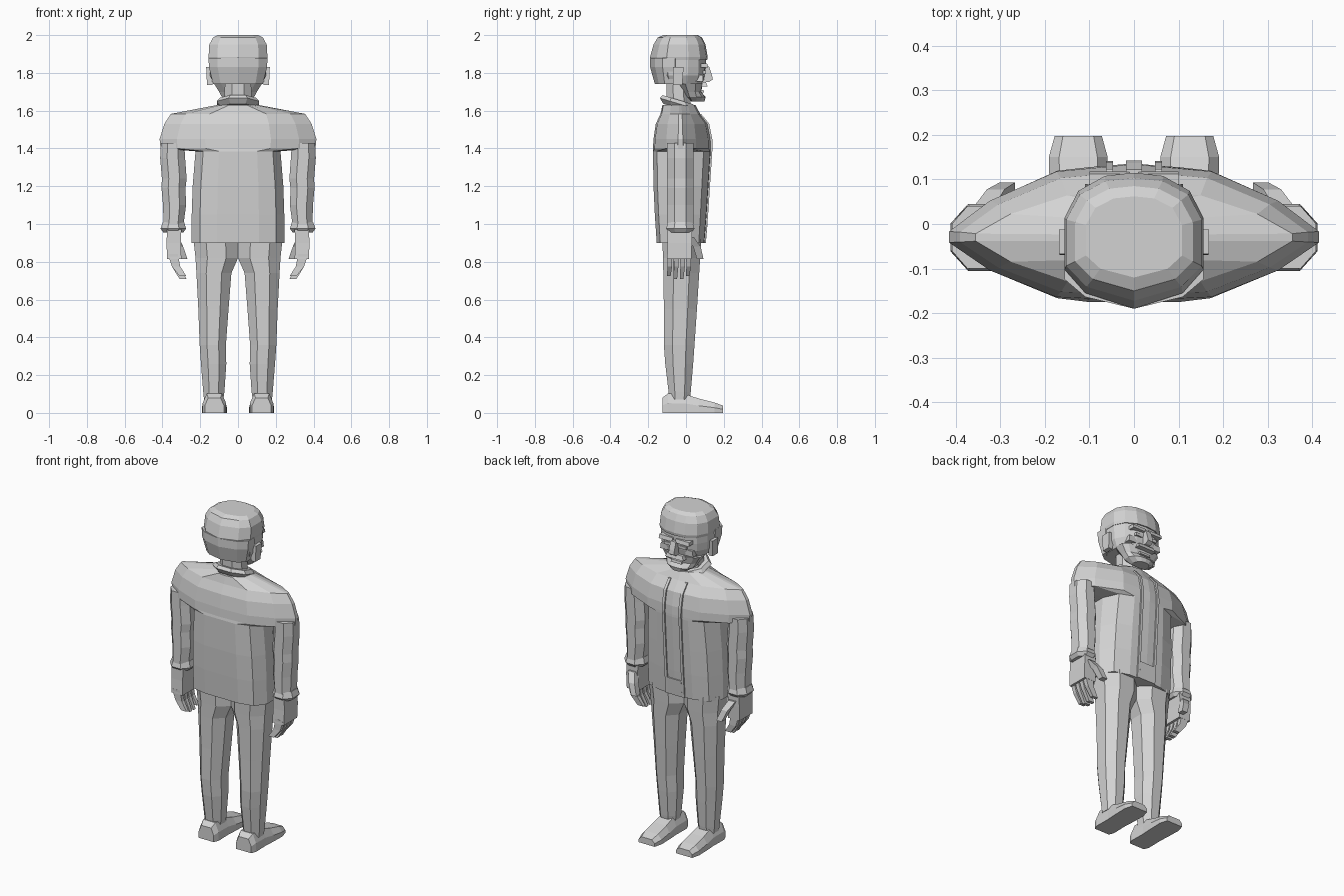
import bpy, bmesh
from mathutils import Vector

cube = bpy.data.objects.get("Cube")
if cube:
    bpy.data.objects.remove(cube, do_unlink=True)

grey = bpy.data.materials.new("plain grey")
grey.use_nodes = True
grey.diffuse_color = (0.65, 0.65, 0.65, 1)
grey.node_tree.nodes["Principled BSDF"].inputs["Base Color"].default_value = (0.65, 0.65, 0.65, 1)


def loft(name, rings):
    """Skin a stack of equal-sized rings and close both ends."""
    bm = bmesh.new()
    rows = [[bm.verts.new(p) for p in ring] for ring in rings]
    for a, b in zip(rows, rows[1:]):
        for i in range(len(a)):
            j = (i + 1) % len(a)
            bm.faces.new((a[i], a[j], b[j], b[i]))
    bm.faces.new(rows[0])
    bm.faces.new(rows[-1])
    bmesh.ops.recalc_face_normals(bm, faces=bm.faces)
    mesh = bpy.data.meshes.new(name)
    bm.to_mesh(mesh)
    bm.free()
    mesh.materials.append(grey)
    obj = bpy.data.objects.new(name, mesh)
    bpy.context.collection.objects.link(obj)
    return obj


def pair(name, rings):
    """Build a part on both sides."""
    loft("left_" + name, rings)
    loft("right_" + name, [[(-x, y, z) for x, y, z in r] for r in rings])


def octagon(x0, x1, y0, y1, z, c=0.28, tilt=0.0):
    """Chamfered rectangle, optionally sloping along y."""
    a, b = (x1 - x0) * c, (y1 - y0) * c
    pts = [(x0 + a, y0), (x1 - a, y0), (x1, y0 + b), (x1, y1 - b),
           (x1 - a, y1), (x0 + a, y1), (x0, y1 - b), (x0, y0 + b)]
    return [(x, y, z + tilt * y) for x, y in pts]


def bar(path, hx, hy, taper=1.0):
    """Rings of a square bar along a mostly vertical path."""
    rings = []
    for i, (x, y, z) in enumerate(path):
        k = 1 + (taper - 1) * i / (len(path) - 1)
        rings.append([(x + sx * hx * k, y + sy * hy * k, z)
                      for sx, sy in ((-1, -1), (1, -1), (1, 1), (-1, 1))])
    return rings


def profile(half, w, front, back, z, mid=-0.03):
    """Mirror a half outline of (x fraction, depth fraction) into a ring."""
    def at(f, t, s):
        return (s * f * w, mid + (t * (front - mid) if t > 0 else -t * (back - mid)), z)
    return [at(f, t, 1) for f, t in half] + [at(f, t, -1) for f, t in half[-2:0:-1]]


# Jacket body: boxy below the armpits, pointed oval across the shoulders
BODY = [(0, 1), (.45, .96), (.82, .75), (1, .2), (1, -.35), (.82, -.85), (.45, -1), (0, -1)]
YOKE = [(0, 1), (.42, .9), (.78, .5), (1, .08), (1, -.08), (.78, -.52), (.42, -.94), (0, -1)]
body_rows = [(.245, .10, -.155, .90), (.245, .112, -.165, 1.05),
             (.24, .122, -.172, 1.2), (.225, .134, -.175, 1.385)]
yoke_rows = [(.41, .136, -.175, 1.40), (.415, .134, -.172, 1.45), (.39, .118, -.16, 1.53),
             (.355, .075, -.135, 1.583), (.11, .05, -.125, 1.63)]
loft("jacket", [profile(BODY, *r) for r in body_rows] + [profile(YOKE, *r) for r in yoke_rows])

# Open jacket edges and the shirt hem between them
edge = [(.055, f - .003, z) for w, f, b, z in body_rows + yoke_rows[:4]]
pair("jacket_edge", bar(edge, .008, .008))
loft("shirt_hem", bar([(0, .10, .90), (0, .109, 1.0)], .047, .005))

# Sleeves, with slight elbow folds and a flared cuff
sleeve = [(.285, .408, 1.43), (.28, .412, 1.35), (.272, .403, 1.24), (.278, .405, 1.19),
          (.275, .397, 1.1), (.288, .394, 1.0)]
rings = [octagon(a, b, -.10, .04, z) for a, b, z in sleeve]
pair("sleeve", rings[::-1])
pair("cuff", [octagon(.285, .398, -.095, .035, 1.01), octagon(.275, .41, -.105, .045, .975),
              octagon(.29, .395, -.09, .03, .955)])

# Hands
pair("palm", bar([(.338, -.033, .97), (.34, -.033, .9), (.338, -.036, .815)], .038, .064))
for n, y in enumerate((-.086, -.052, -.018, .014)):
    low = .71 if n in (1, 2) else .725
    pair(f"finger_{n + 1}", bar([(.345, y, .84), (.328, y, .775), (.292, y - .005, low)],
                                .026, .014, .7))
pair("thumb", bar([(.335, .02, .93), (.31, .058, .88), (.285, .075, .815)], .022, .022, .8))

# Trouser legs meeting at the crotch
leg = [(0, .236, -.125, .08, .92), (0, .225, -.122, .075, .82), (.035, .22, -.12, .07, .74),
       (.05, .21, -.117, .058, .55), (.064, .203, -.117, .045, .36), (.062, .196, -.11, .038, .26),
       (.072, .184, -.092, .025, .11), (.078, .18, -.088, .02, .07)]
pair("trouser_leg", [octagon(*r) for r in leg[::-1]])

# Shoes, swept heel to toe
shoe = []
for y, w, h in ((-.125, .05, .08), (-.095, .062, .103), (0, .06, .098),
                (.07, .064, .075), (.15, .066, .055), (.197, .053, .038)):
    half = [(w, 0), (w, h * .5), (w * .65, h)]
    shoe.append([(.125 + x, y, z) for x, z in half] + [(.125 - x, y, z) for x, z in half[::-1]])
pair("shoe", shoe)

# Neck and sloping collar
loft("neck", [octagon(-.075, .075, -.10, .025, 1.6), octagon(-.068, .068, -.105, .02, 1.78)])
loft("collar", [octagon(-.09, .09, -.12, .04, 1.60, tilt=-.3),
                octagon(-.112, .112, -.138, .052, 1.625, tilt=-.3),
                octagon(-.095, .095, -.125, .04, 1.645, tilt=-.3)])

# Skull, jaw and hair
HEAD = [(0, 1), (.42, .95), (.8, .72), (1, .3), (1, -.45), (.7, -.78), (0, -1)]
skull = [(.125, .088, -.15, 1.74), (.147, .10, -.175, 1.785), (.15, .105, -.183, 1.83),
         (.15, .105, -.18, 1.89)]
loft("head", [profile(HEAD, *r) for r in skull])
jaw = [(.05, .098, .03, 1.648), (.085, .104, 0, 1.672), (.1, .08, -.02, 1.70), (.128, .09, -.055, 1.745)]
loft("jaw", [profile(HEAD, *r, mid=.035) for r in jaw])
hair = [(.152, .112, -.188, 1.868), (.156, .115, -.19, 1.885), (.152, .103, -.172, 1.95),
        (.132, .085, -.15, 1.987), (.108, .062, -.12, 2.0)]
loft("hair_cap", [profile(HEAD, *r) for r in hair])
nape = [(.132, -.03, -.165, 1.742), (.154, -.03, -.19, 1.83), (.156, -.03, -.19, 1.88)]
loft("hair_back", [profile(HEAD, *r, mid=-.07) for r in nape])

# Face
loft("nose", bar([(0, .10, 1.835), (0, .115, 1.79), (0, .12, 1.765), (0, .10, 1.752)], .018, .022))
loft("moustache", bar([(0, .085, 1.752), (0, .09, 1.728)], .05, .02, 1.2))
loft("lower_lip", bar([(0, .075, 1.71), (0, .078, 1.695)], .035, .018))
pair("brow", bar([(.055, .092, 1.85), (.055, .098, 1.828)], .045, .02))
pair("eye", bar([(.05, .085, 1.812), (.05, .085, 1.795)], .022, .02))
pair("cheek", bar([(.08, .06, 1.79), (.085, .06, 1.755)], .025, .03))
pair("ear", bar([(.15, -.045, 1.735), (.153, -.04, 1.83)], .014, .025, 1.1))
